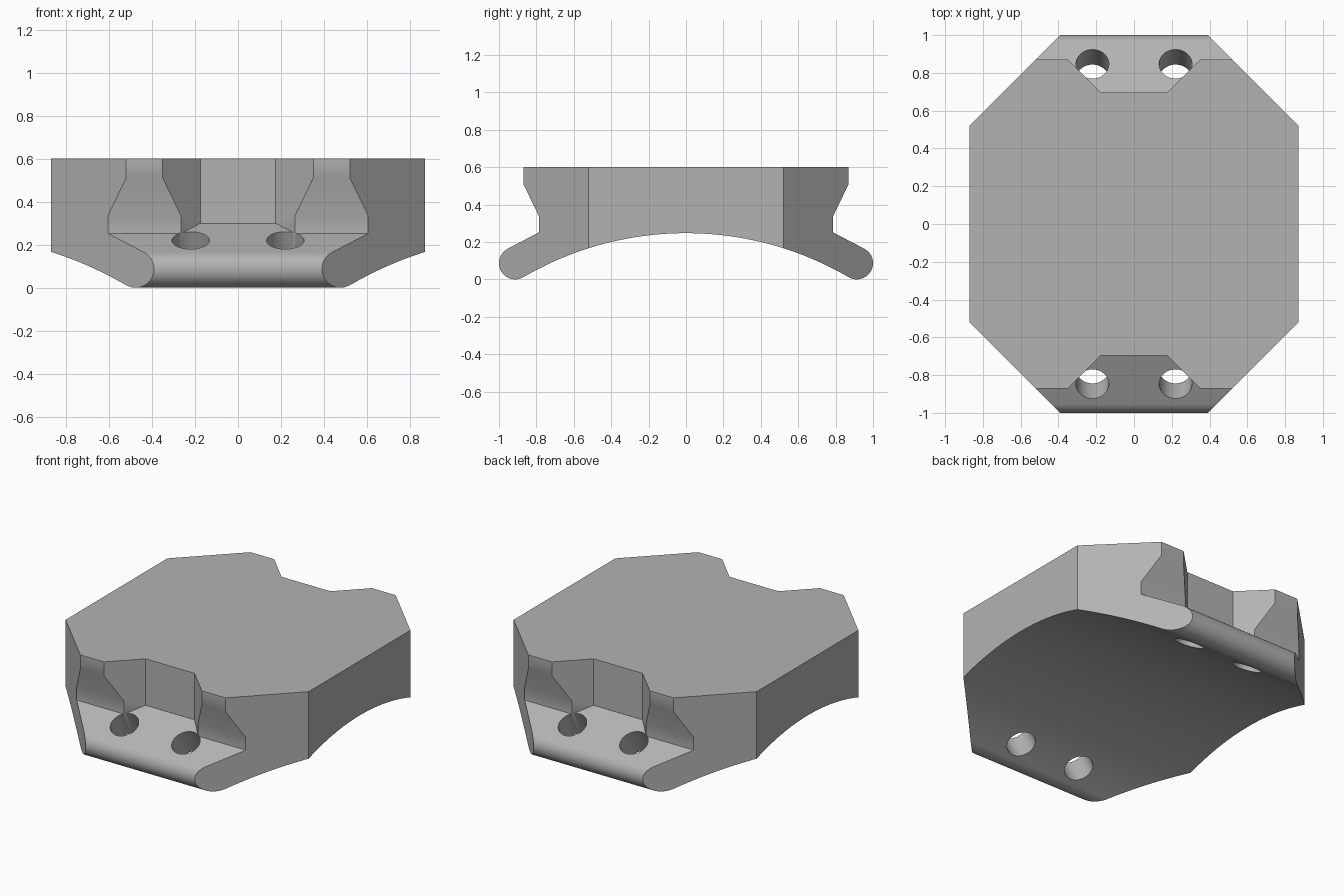
import bpy, bmesh
from math import sin, cos, atan2, hypot, pi, radians
from mathutils import Matrix, Vector

cube = bpy.data.objects.get("Cube")
if cube:
    bpy.data.objects.remove(cube, do_unlink=True)

grey = bpy.data.materials.new("plain grey")
grey.use_nodes = True
grey.diffuse_color = (0.45, 0.45, 0.45, 1)
grey.node_tree.nodes["Principled BSDF"].inputs["Base Color"].default_value = grey.diffuse_color


def add_object(name, bm):
    bmesh.ops.recalc_face_normals(bm, faces=bm.faces)
    mesh = bpy.data.meshes.new(name)
    bm.to_mesh(mesh)
    bm.free()
    obj = bpy.data.objects.new(name, mesh)
    mesh.materials.append(grey)
    bpy.context.collection.objects.link(obj)
    return obj


def solid(name, ring_a, ring_b):
    """Closed solid between two matching outlines."""
    bm = bmesh.new()
    a = [bm.verts.new(p) for p in ring_a]
    b = [bm.verts.new(p) for p in ring_b]
    bm.faces.new(a)
    bm.faces.new(b)
    for i in range(len(a)):
        j = (i + 1) % len(a)
        bm.faces.new((a[i], a[j], b[j], b[i]))
    return add_object(name, bm)


def arc(cy, cz, r, start, end, steps):
    angles = [start + (end - start) * i / steps for i in range(steps + 1)]
    return [(cy + r * cos(t), cz + r * sin(t)) for t in angles]


def apply_boolean(target, cutter, operation):
    cutter.hide_render = True
    mod = target.modifiers.new(cutter.name, "BOOLEAN")
    mod.operation, mod.solver, mod.object = operation, "EXACT", cutter
    bpy.context.view_layer.objects.active = target
    bpy.ops.object.modifier_apply(modifier=mod.name)
    bpy.data.objects.remove(cutter, do_unlink=True)


# Side profile: flange, arm with a rounded tip, arched underside
TILT = radians(27.5)
TIP_Y, TIP_R = 0.913, 0.087
ARCH_Z = -1.4766
tip_dir = atan2(TIP_R - ARCH_Z, TIP_Y)
arch_r = hypot(TIP_Y, TIP_R - ARCH_Z) - TIP_R
half = [(0.87, 0.6), (0.87, 0.51), (0.785, 0.335), (0.785, 0.252)]
half += arc(TIP_Y, TIP_R, TIP_R, pi / 2 - TILT, tip_dir - pi, 20)
arch = arc(0, ARCH_Z, arch_r, tip_dir, pi - tip_dir, 40)[1:-1]
profile = half + arch + [(-y, z) for y, z in reversed(half)]
body = solid("clamp_block", [(-1, y, z) for y, z in profile],
             [(1, y, z) for y, z in profile])

# Octagonal outline seen from above
quarter = [(0.87, 0.52), (0.39, 1.0)]
plan = quarter + [(-x, y) for x, y in reversed(quarter)]
plan += [(-x, -y) for x, y in plan]
outline = solid("outline_cutter", [(x, y, -0.5) for x, y in plan],
                [(x, y, 1) for x, y in plan])
apply_boolean(body, outline, "INTERSECT")

# Flared notch and two tilted bolt holes at each end
notch_side = [(0.695, 0.299), (0.785, 0.252), (1.1, 0.252), (1.1, 0.8), (0.695, 0.8)]
for s in (1, -1):
    notch = solid("notch_cutter",
                  [(-(y - 0.52), s * y, z) for y, z in notch_side],
                  [(y - 0.52, s * y, z) for y, z in notch_side])
    apply_boolean(body, notch, "DIFFERENCE")
    for x in (-0.22, 0.22):
        bm = bmesh.new()
        bmesh.ops.create_cone(
            bm, cap_ends=True, segments=40, radius1=0.087, radius2=0.087, depth=0.6,
            matrix=Matrix.Translation(Vector((x, s * 0.847, 0.22)))
            @ Matrix.Rotation(-s * TILT, 4, "X"))
        apply_boolean(body, add_object("bolt_hole_cutter", bm), "DIFFERENCE")

# Smooth the rounded surfaces, keep the corners sharp
bpy.ops.object.select_all(action="DESELECT")
body.select_set(True)
bpy.context.view_layer.objects.active = body
bpy.ops.object.shade_smooth_by_angle(angle=radians(30))
